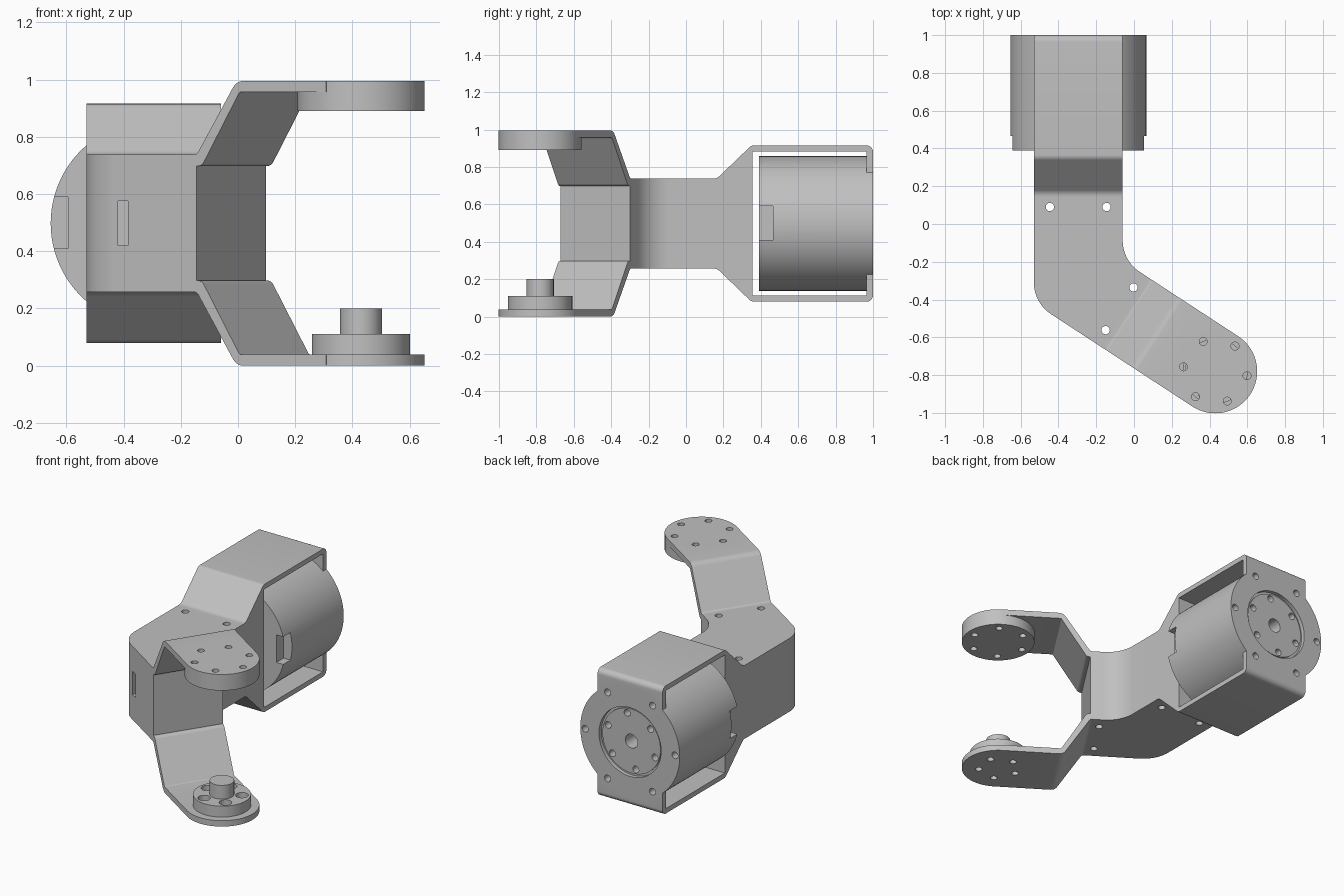
import bpy
import bmesh
from math import cos, sin, pi, radians, tan
from mathutils import Vector, Matrix

if "Cube" in bpy.data.objects:
    bpy.data.objects.remove(bpy.data.objects["Cube"], do_unlink=True)

MID = 0.4975                                   # mirror height of the bracket
TIP = Vector((0.43, -0.78, 0))                 # joint axis at the fork end
ALONG = Vector((0.837, -0.547, 0)).normalized()
ACROSS = Vector((-ALONG.y, ALONG.x, 0))
HALF = 0.222                                   # half width of the fork
WALL = -0.541                                  # inner fork wall, along the arm
LEFT, RIGHT = -0.53, -0.06                     # sides of the motor housing
MOTOR_X = (LEFT + RIGHT) / 2


def arm(s, lateral, z=0.0):
    return TIP + ALONG * s + ACROSS * lateral + Vector((0, 0, z))


def rounded(corners, steps=8):
    """Outline from (u, v, radius) corners, with true tangent arcs."""
    out = []
    for i, (u, v, r) in enumerate(corners):
        p = Vector((u, v))
        if r == 0:
            out.append(p)
            continue
        a = (Vector(corners[i - 1][:2]) - p).normalized()
        b = (Vector(corners[(i + 1) % len(corners)][:2]) - p).normalized()
        half = a.angle(b) / 2
        centre = p + (a + b).normalized() * r / sin(half)
        start = p + a * r / tan(half) - centre
        end = p + b * r / tan(half) - centre
        turn = start.angle_signed(end)
        for k in range(steps + 1):
            out.append(centre + Matrix.Rotation(-turn * k / steps, 2) @ start)
    return out


def make(name, bm):
    bmesh.ops.recalc_face_normals(bm, faces=bm.faces)
    mesh = bpy.data.meshes.new(name)
    bm.to_mesh(mesh)
    bm.free()
    ob = bpy.data.objects.new(name, mesh)
    bpy.context.collection.objects.link(ob)
    return ob


def prism(name, outline, place, lo, hi):
    """Extrude a 2D outline between lo and hi; place maps (u, v, w) to space."""
    bm = bmesh.new()
    rings = [[bm.verts.new(place(p[0], p[1], w)) for p in outline] for w in (lo, hi)]
    bm.faces.new(rings[0])
    bm.faces.new(rings[1])
    n = len(outline)
    for i in range(n):
        j = (i + 1) % n
        bm.faces.new((rings[0][i], rings[0][j], rings[1][j], rings[1][i]))
    return make(name, bm)


def flat(u, v, w):
    return Vector((u, v, w))


def side(u, v, w):
    return Vector((w, u, v))


def back(u, v, w):
    return Vector((u, w, v))


def rod(name, u, v, r, lo, hi, place=flat, sides=32):
    ring = [(u + r * cos(2 * pi * k / sides), v + r * sin(2 * pi * k / sides)) for k in range(sides)]
    return prism(name, ring, place, lo, hi)


def box(name, x, y, z):
    return prism(name, [(x[0], y[0]), (x[1], y[0]), (x[1], y[1]), (x[0], y[1])], flat, *z)


def combine(target, tool, operation):
    mod = target.modifiers.new("combine", 'BOOLEAN')
    mod.operation = operation
    mod.solver = 'EXACT'
    mod.object = tool
    bpy.context.view_layer.objects.active = target
    bpy.ops.object.modifier_apply(modifier=mod.name)
    bpy.data.objects.remove(tool, do_unlink=True)


def cut(target, tool):
    combine(target, tool, 'DIFFERENCE')


def join(target, tool):
    combine(target, tool, 'UNION')


def circle_of_holes(target, centre, ring, r, count, start, lo, hi, place=flat):
    for k in range(count):
        a = radians(start) + 2 * pi * k / count
        cut(target, rod("drill", centre[0] + ring * cos(a), centre[1] + ring * sin(a),
                        r, lo, hi, place, 20))


# Motor housing: a strap folded round the motor, tapering to the bracket body
top = [(0.08, 0.24, 0), (0.165, 0.24, 0.05), (0.35, 0.418, 0.04), (1.0, 0.418, 0.035)]
shell = [(y, MID + h, r) for y, h, r in top] + [(y, MID - h, r) for y, h, r in reversed(top)]
bracket = prism("bracket", rounded(shell), side, LEFT, RIGHT)
cut(bracket, box("cavity", (-1, 1), (0.355, 0.965), (MID - 0.386, MID + 0.386)))
cut(bracket, rod("motor_opening", MOTOR_X, MID, 0.36, 0.9, 1.1, back, 96))


# Bent bracket body
def bend(x, lateral, r):
    s = (x - TIP.x - lateral * ACROSS.x) / ALONG.x
    p = arm(s, lateral)
    return (p.x, p.y, r)


near, far = arm(WALL, -HALF), arm(WALL, HALF)
plan = [(LEFT, 0.12, 0), bend(LEFT, -HALF, 0.2), (near.x, near.y, 0),
        (far.x, far.y, 0), bend(RIGHT, HALF, 0.2), (RIGHT, 0.12, 0)]
join(bracket, prism("body", rounded(plan, 14), flat, MID - 0.24, MID + 0.24))

# Fork plates, mirrored above and below
fork = [(WALL - 0.03, 0.24, 0), (WALL, 0.24, 0.02), (-0.375, 0.4975, 0.05), (0, 0.4975, 0),
        (0, 0.459, 0), (-0.362, 0.459, 0.01), (-0.52, 0.2, 0.03), (WALL - 0.03, 0.2, 0)]
for sign in (1, -1):
    outline = rounded([(s, MID + sign * h, r) for s, h, r in fork], 5)
    join(bracket, prism("fork_plate", outline, lambda u, v, w: arm(u, w, v), -HALF, HALF))
join(bracket, rod("top_boss", TIP.x, TIP.y, HALF, 0.89, 2 * MID, flat, 80))
join(bracket, rod("bottom_end", TIP.x, TIP.y, HALF, 0, 0.0385, flat, 80))

# Bracket holes and cable slot
spots = [Vector((MOTOR_X + dx, 0.09, 0)) for dx in (-0.15, 0.15)]
spots += [arm(-0.605, d) for d in (-0.135, 0.135)]
for p in spots:
    cut(bracket, rod("drill", p.x, p.y, 0.022, -0.1, 1.1))
circle_of_holes(bracket, TIP, 0.17, 0.021, 6, -8, 0.8, 1.1)
circle_of_holes(bracket, TIP, 0.12, 0.021, 5, -45, -0.1, 0.06)
cut(bracket, box("slot", (-0.42, -0.385), (-0.7, -0.4), (0.42, 0.575)))

# Motor with flange, recessed output face and side sockets
motor = rod("motor", MOTOR_X, MID, 0.36, 0.39, 1.0, back, 96)
hub = (MOTOR_X, MID)
cut(motor, rod("recess", *hub, 0.225, 0.975, 1.1, back, 64))
cut(motor, rod("bore", *hub, 0.045, 0.88, 1.1, back))
circle_of_holes(motor, hub, 0.325, 0.022, 6, 0, 0.93, 1.1, back)
circle_of_holes(motor, hub, 0.18, 0.022, 6, 80, 0.92, 1.1, back)
for sign in (1, -1):
    x = sorted((MOTOR_X + sign * 0.3, MOTOR_X + sign * 0.5))
    cut(motor, box("socket", x, (0.3, 0.465), (0.41, 0.59)))
rotor = rod("rotor_face", *hub, 0.21, 0.97, 0.985, back, 64)
cut(rotor, rod("bore", *hub, 0.045, 0.9, 1.1, back))
circle_of_holes(rotor, hub, 0.18, 0.022, 6, 80, 0.9, 1.1, back)

# Bearing hub on the lower fork plate
bearing = rod("bearing_hub", TIP.x, TIP.y, 0.172, 0.0385, 0.11, flat, 64)
circle_of_holes(bearing, TIP, 0.12, 0.038, 5, -45, 0.075, 0.2)
circle_of_holes(bearing, TIP, 0.12, 0.021, 5, -45, 0.0, 0.2)
shaft = rod("shaft", TIP.x, TIP.y, 0.073, 0.1, 0.2, flat, 48)

# Single grey finish, smooth on curves with sharp edges kept
grey = bpy.data.materials.new("machined_grey")
grey.use_nodes = True
colour = (0.53, 0.53, 0.53, 1)
grey.diffuse_color = colour
grey.node_tree.nodes["Principled BSDF"].inputs["Base Color"].default_value = colour
for ob in (bracket, motor, rotor, bearing, shaft):
    ob.data.materials.clear()
    ob.data.materials.append(grey)
    ob.data.shade_smooth()
    ob.data.set_sharp_from_angle(angle=radians(25))
